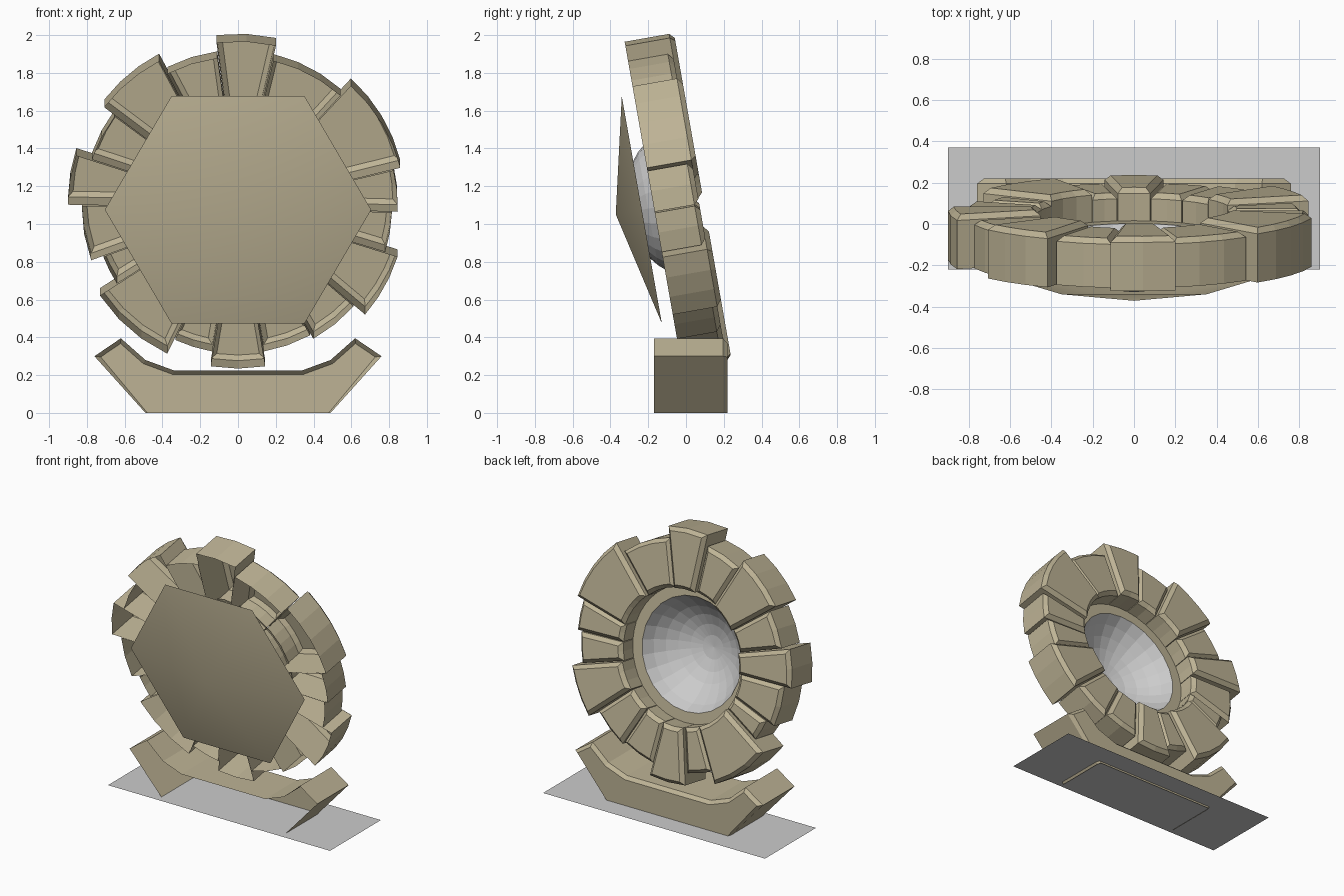
import bpy, bmesh
from math import radians, cos, sin, pi, asin, ceil
from mathutils import Vector

cube = bpy.data.objects.get("Cube")
if cube:
    bpy.data.objects.remove(cube)

TILT = radians(10)
CENTRE = (0, -0.037, 1.11)


def material(name, rgb):
    m = bpy.data.materials.new(name)
    m.use_nodes = True
    m.diffuse_color = (*rgb, 1)
    m.node_tree.nodes["Principled BSDF"].inputs["Base Color"].default_value = (*rgb, 1)
    return m


sandstone = material("sandstone", (0.51, 0.45, 0.3))
pale_grey = material("pale grey", (0.6, 0.6, 0.6))


def finish(name, bm, mat, tilted=True, smooth=False):
    """Turn a bmesh into an object; tilted parts share the ring's frame."""
    mesh = bpy.data.meshes.new(name)
    bm.to_mesh(mesh)
    bm.free()
    mesh.materials.append(mat)
    for p in mesh.polygons:
        p.use_smooth = smooth
    ob = bpy.data.objects.new(name, mesh)
    bpy.context.collection.objects.link(ob)
    if tilted:
        ob.location = CENTRE
        ob.rotation_euler.x = TILT
    return ob


def skin(bm, loops):
    """Join successive closed loops of points with quads; return the vertices."""
    rows = [[bm.verts.new(p) for p in loop] for loop in loops]
    for a, b in zip(rows, rows[1:]):
        n = len(a)
        for i in range(n):
            j = (i + 1) % n
            bm.faces.new((a[i], a[j], b[j], b[i]))
    return rows


def circle(r, y, n):
    return [(r * cos(2 * pi * i / n), y, r * sin(2 * pi * i / n)) for i in range(n)]


# Stone blocks of the ring: open at the front, chamfered round the back
def sector(a0, a1, r_in, r_out, y, steps, inset=0.0):
    def arc(r, shrink):
        lo, hi = a0 + shrink / r, a1 - shrink / r
        angles = [lo + (hi - lo) * i / steps for i in range(steps + 1)]
        return [(r * cos(a), y, r * sin(a)) for a in angles]
    return arc(r_out - inset, inset) + arc(r_in + inset, inset)[::-1]


def ring_block(name, start, end, r_out, back):
    a0, a1 = radians(start), radians(end)
    n = max(2, ceil((end - start) / 11))
    r_in, c = 0.475, 0.026
    bm = bmesh.new()
    rows = skin(bm, [sector(a0, a1, r_in, r_out, -0.135, n),
                     sector(a0, a1, r_in, r_out, back - c, n),
                     sector(a0, a1, r_in, r_out, back, n, c)])
    last = rows[-1]
    for i in range(n):
        bm.faces.new((last[i], last[i + 1], last[-i - 2], last[-i - 1]))
    bmesh.ops.recalc_face_normals(bm, faces=bm.faces)
    finish(name, bm, sandstone)


# start angle, end angle, outer radius
raised = [(77, 97.3, 0.893), (14, 47.5, 0.885), (-40.5, -17.5, 0.885),
          (-99.5, -80.5, 0.865), (213, 244.5, 0.87), (179, 162, 0.9), (118, 142.7, 0.89)]
recessed = [(48, 76.5, 0.81), (-1.5, 13.5, 0.845), (-17, -2, 0.815), (-60.5, -41, 0.81),
            (-80, -61, 0.785), (245, 260, 0.785), (200.5, 212.5, 0.76),
            (179.5, 200, 0.827), (143.2, 161.5, 0.815), (97.8, 117.5, 0.81)]
for i, (a, b, r) in enumerate(raised):
    ring_block(f"raised_block_{i + 1}", min(a, b), max(a, b), r, 0.13)
for i, (a, b, r) in enumerate(recessed):
    ring_block(f"recessed_block_{i + 1}", a, b, r, 0.105)

# Collar around the bowl
bm = bmesh.new()
skin(bm, [circle(0.4, -0.03, 24), circle(0.49, -0.03, 24)])
finish("bowl_collar", bm, sandstone)

# Faceted bowl, opening to the back
R, DEPTH, RIM = 0.438, 0.26, -0.03
half = asin(0.4 / R)
bm = bmesh.new()
loops = []
for k in range(6):
    t = half * (1 - k / 6)
    loops.append(circle(R * sin(t), RIM - R * (cos(t) - cos(half)), 24))
rows = skin(bm, loops)
pole = bm.verts.new((0, RIM - DEPTH, 0))
for i in range(24):
    bm.faces.new((rows[-1][i], rows[-1][(i + 1) % 24], pole))
finish("bowl", bm, pale_grey)

# Shallow hexagonal front shield
bm = bmesh.new()
rim = [bm.verts.new(p) for p in circle(0.705, -0.2, 6)]
tip = bm.verts.new((0, -0.34, 0))
for i in range(6):
    bm.faces.new((rim[i], rim[(i + 1) % 6], tip))
finish("front_shield", bm, sandstone, smooth=True)

# Cradle base: open at front and bottom, chamfered at the back
right = [(0.49, 0), (0.76, 0.3), (0.62, 0.395), (0.49, 0.28), (0.34, 0.225)]
outline = right + [(-x, z) for x, z in reversed(right)]


def inset_outline(points, d):
    """Shrink a counter-clockwise outline by d, leaving the bottom edge on the ground."""
    result = []
    n = len(points)
    for i in range(n):
        p0, p1, p2 = (Vector(points[(i + k) % n]) for k in (-1, 0, 1))
        e1, e2 = (p1 - p0).normalized(), (p2 - p1).normalized()
        n1, n2 = Vector((-e1.y, e1.x)), Vector((-e2.y, e2.x))
        q = p1 + (n1 + n2) * d / (1 + n1.dot(n2))
        result.append((q.x, 0 if p1.y == 0 else q.y))
    return result


bm = bmesh.new()
rows = skin(bm, [[(x, -0.17, z) for x, z in outline],
                 [(x, 0.195, z) for x, z in outline],
                 [(x, 0.22, z) for x, z in inset_outline(outline, 0.022)]])
bm.faces.new(rows[-1])
bottom = [f for f in bm.faces if all(v.co.z < 0.001 for v in f.verts)]
bmesh.ops.delete(bm, geom=bottom, context='FACES_ONLY')
bmesh.ops.recalc_face_normals(bm, faces=bm.faces)
finish("cradle_base", bm, sandstone, tilted=False)

# Thin ground sheet
bm = bmesh.new()
bm.faces.new([bm.verts.new((x, y, 0.014)) for x, y in
              ((-0.9, -0.22), (0.9, -0.22), (0.9, 0.37), (-0.9, 0.37))])
finish("ground_sheet", bm, pale_grey, tilted=False)
